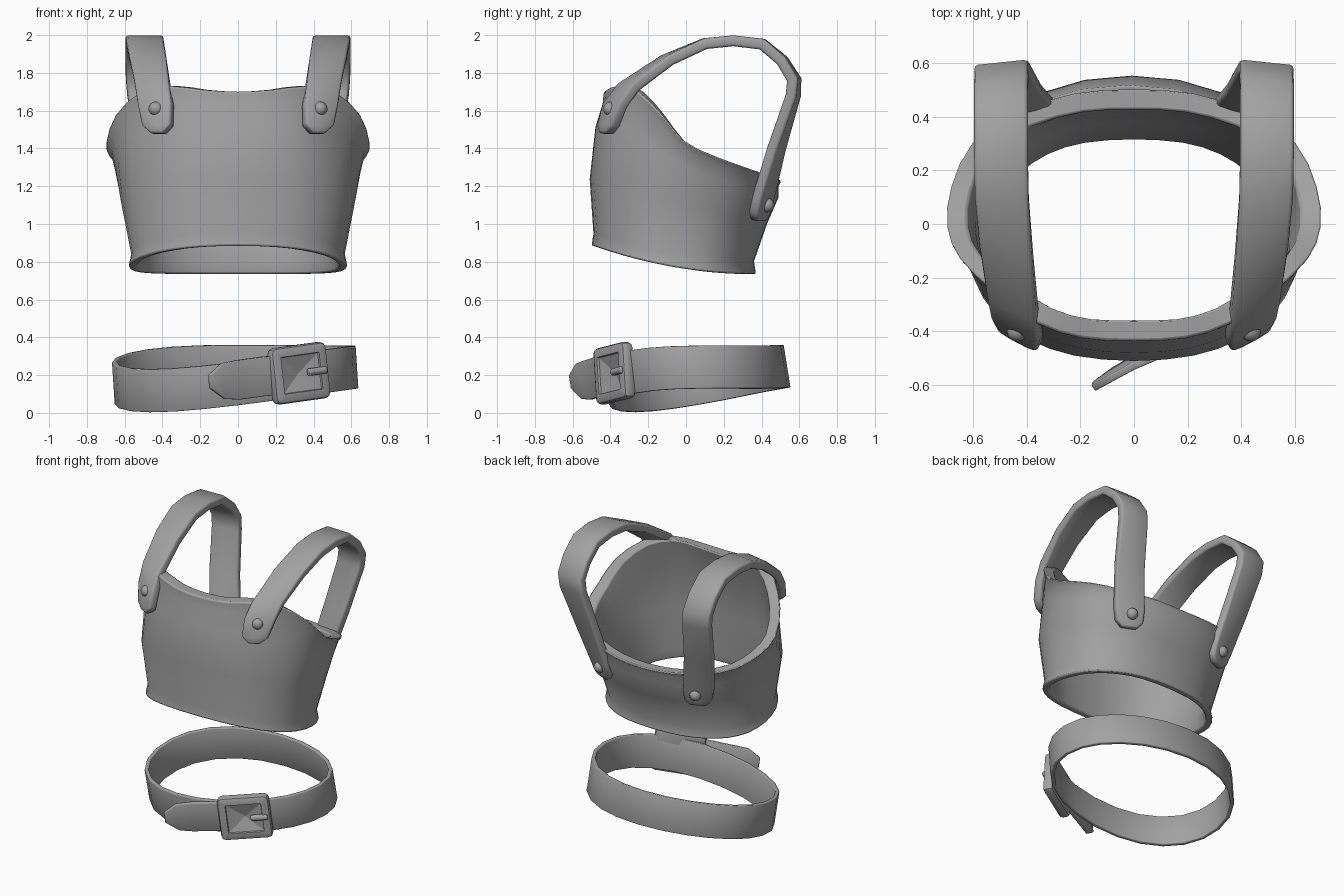
import bpy, bmesh
from math import sin, cos, pi, radians, copysign
from mathutils import Vector, Matrix

old = bpy.data.objects.get("Cube")
if old:
    bpy.data.objects.remove(old)

GREY = (0.36, 0.36, 0.36, 1)
mat = bpy.data.materials.new("plain grey")
mat.use_nodes = True
mat.diffuse_color = GREY
bsdf = mat.node_tree.nodes["Principled BSDF"]
bsdf.inputs["Base Color"].default_value = GREY
bsdf.inputs["Roughness"].default_value = 0.7


def finish(name, bm, thickness=0, offset=-1, bevel=0, mirror=False, angle=40):
    """Turn a bmesh into a smooth shaded object with its modifiers."""
    mesh = bpy.data.meshes.new(name)
    bm.to_mesh(mesh)
    bm.free()
    mesh.materials.append(mat)
    ob = bpy.data.objects.new(name, mesh)
    bpy.context.collection.objects.link(ob)
    bpy.ops.object.select_all(action='DESELECT')
    ob.select_set(True)
    bpy.context.view_layer.objects.active = ob
    bpy.ops.object.shade_smooth_by_angle(angle=radians(angle))
    if thickness:
        mod = ob.modifiers.new("thickness", 'SOLIDIFY')
        mod.thickness, mod.offset, mod.use_even_offset = thickness, offset, True
    if bevel:
        mod = ob.modifiers.new("soft edges", 'BEVEL')
        mod.width, mod.segments, mod.limit_method = bevel, 2, 'ANGLE'
        mod.angle_limit = radians(50)
    if mirror:
        ob.modifiers.new("mirror", 'MIRROR').use_clip = False
    return ob


def loft(rows, closed, wrap=False):
    """Skin a list of point rows with quads, optionally joining last to first."""
    bm = bmesh.new()
    grid = [[bm.verts.new(p) for p in row] for row in rows]
    if wrap:
        grid.append(grid[0])
    n = len(rows[0])
    for a, b in zip(grid, grid[1:]):
        for i in range(n if closed else n - 1):
            j = (i + 1) % n
            bm.faces.new((a[i], a[j], b[j], b[i]))
    return bm


def squared(v, power):
    """Sine or cosine value pushed outwards for a fuller oval."""
    return copysign(abs(v) ** power, v)


def ring(a, b, cy, z, slope, curve=0):
    """Half oval from front to back whose height follows depth."""
    pts = []
    for i in range(11):
        t = radians(-90 + 18 * i)
        x, y = a * squared(max(0, cos(t)), .87), b * squared(sin(t), .87)
        pts.append(Vector((x, cy + y, z + slope * y + curve * y * y)))
    return pts


def between(low, high, t, wide, deep):
    """Half loop between two others, drawn in or out a little."""
    pts = [p.lerp(q, t) for p, q in zip(low, high)]
    return [Vector((p.x * wide, p.y * deep, p.z)) for p in pts]


def full(half):
    """Reflect a half loop into a complete one and round it with midpoints."""
    loop = half + [Vector((-p.x, p.y, p.z)) for p in half[-2:0:-1]]
    n, out = len(loop), []
    for i, p in enumerate(loop):
        q, before, after = loop[(i + 1) % n], loop[i - 1], loop[(i + 2) % n]
        out += [p, (p + q) * .5625 - (before + after) * .0625]
    return out


def inset(loop, depth):
    """Draw a loop in towards the vertical axis."""
    return [p - Vector((p.x, p.y, 0)).normalized() * depth for p in loop]


# Chest shell: outer rows from hem to flared top edge, then back down inside
top = [Vector(p) for p in (
    (0, -.435, 1.70), (.19, -.425, 1.71), (.36, -.37, 1.73), (.52, -.255, 1.70),
    (.65, -.13, 1.58), (.70, -.01, 1.44), (.685, .14, 1.365), (.605, .305, 1.305),
    (.44, .42, 1.265), (.22, .49, 1.24), (0, .505, 1.23))]
bottom = ring(.58, .435, -.065, .772, -.172, .2)
hem = ring(.565, .425, -.065, .84, -.172, .2)
waist = ring(.62, .47, -.04, 1.12, -.25)
chest = between(waist, top, .6, .975, 1.03)
neck = between(chest, top, .65, .98, .98)
outer = [full(r) for r in (bottom, hem, waist, chest, neck, top)]
inner = [inset(outer[i], d) for i, d in ((5, .08), (3, .06), (2, .052), (1, .045), (0, .045))]
finish("chest_shell", loft(outer + inner, True, True), bevel=.01, angle=50)

# Shoulder straps: centre point, half width, yaw of the width
path = [
    (.42, -.42, 1.478, .035, 28), (.425, -.412, 1.52, .085, 28),
    (.435, -.375, 1.63, .1, 27), (.45, -.305, 1.725, .1, 24),
    (.475, -.1, 1.868, .1, 12), (.492, .1, 1.955, .1, 3),
    (.495, .25, 1.97, .1, 0), (.495, .405, 1.952, .1, -2),
    (.495, .51, 1.865, .1, -4), (.493, .573, 1.765, .1, -6),
    (.485, .568, 1.68, .1, -8), (.44, .48, 1.40, .1, -15),
    (.385, .41, 1.14, .1, -22), (.37, .39, 1.06, .09, -23), (.365, .38, 1.02, .05, -23)]
rows = []
for x, y, z, w, yaw in path:
    side = Vector((cos(radians(yaw)), sin(radians(yaw)), 0)) * w
    rows.append([Vector((x, y, z)) + side * k for k in (-1, 0, 1)])
finish("shoulder_strap", loft(rows, False), .057, 0, .014, True)

# Rivets at both strap ends
for name, spot in (("front_rivet", (.435, -.4, 1.61)), ("back_rivet", (.375, .43, 1.1))):
    bm = bmesh.new()
    bmesh.ops.create_uvsphere(bm, u_segments=12, v_segments=8, radius=.038,
                              matrix=Matrix.Translation(spot))
    finish(name, bm, mirror=True)

# Belt loop, winding up from the low right front to the high left front
up = Vector((-.065, -.16, 1)).normalized()


def belt_point(t, h):
    z = .2 + .043 * cos(t) + .048 * sin(t) - .02 * sin(2 * t)
    x, y = .645 * squared(cos(t), .96), .48 * squared(sin(t), .96)
    return Vector((x - .015, y + .055, z)) + up * h


rows = [[belt_point(2 * pi * i / 24, h) for i in range(24)] for h in (-.115, .115)]
finish("belt", loft(rows, True), .025, bevel=.005)

# Loose belt end, bending away to a narrowed tip
rows = []
for x, y, z, w in ((.22, -.43, .2, .105), (.13, -.46, .193, .105),
                   (0, -.515, .175, .105), (-.08, -.56, .168, .095), (-.15, -.605, .165, .035)):
    rows.append([Vector((x, y, z)) + up * w * k for k in (-1, 1)])
finish("belt_tip", loft(rows, False), .028, 0, .005)

# Rounded buckle frame with a sunken pyramid middle
yaw = Matrix.Rotation(radians(29), 4, 'Z')
roll = Matrix.Rotation(radians(-7), 4, 'Y')
place = Matrix.Translation((.322, -.38, .21)) @ yaw @ roll
bm = bmesh.new()
bmesh.ops.create_cube(bm, size=1, matrix=Matrix.Diagonal((.335, .07, .3, 1)))
corners = [e for e in bm.edges if abs(e.verts[0].co.y - e.verts[1].co.y) > .01]
bmesh.ops.bevel(bm, geom=corners, offset=.03, segments=2, profile=.5, affect='EDGES')
rim = [e for e in bm.edges if abs(e.verts[0].co.y - e.verts[1].co.y) < .001]
bmesh.ops.bevel(bm, geom=rim, offset=.022, segments=2, profile=.5, affect='EDGES')
bm.normal_update()
front = min(bm.faces, key=lambda f: f.calc_center_median().y)
bmesh.ops.inset_individual(bm, faces=[front], thickness=.03)
bmesh.ops.inset_individual(bm, faces=[front], thickness=.01, depth=-.012)
middle = bmesh.ops.poke(bm, faces=[front])["verts"][0]
middle.co.y += .03
bm.transform(place)
finish("buckle", bm)

# Buckle prong
bm = bmesh.new()
bmesh.ops.create_cone(bm, cap_ends=True, segments=10, radius1=.02, radius2=.02, depth=.11,
                      matrix=place @ Matrix.Translation((.095, -.03, 0))
                      @ Matrix.Rotation(pi / 2, 4, 'Y'))
finish("buckle_prong", bm, bevel=.006)
